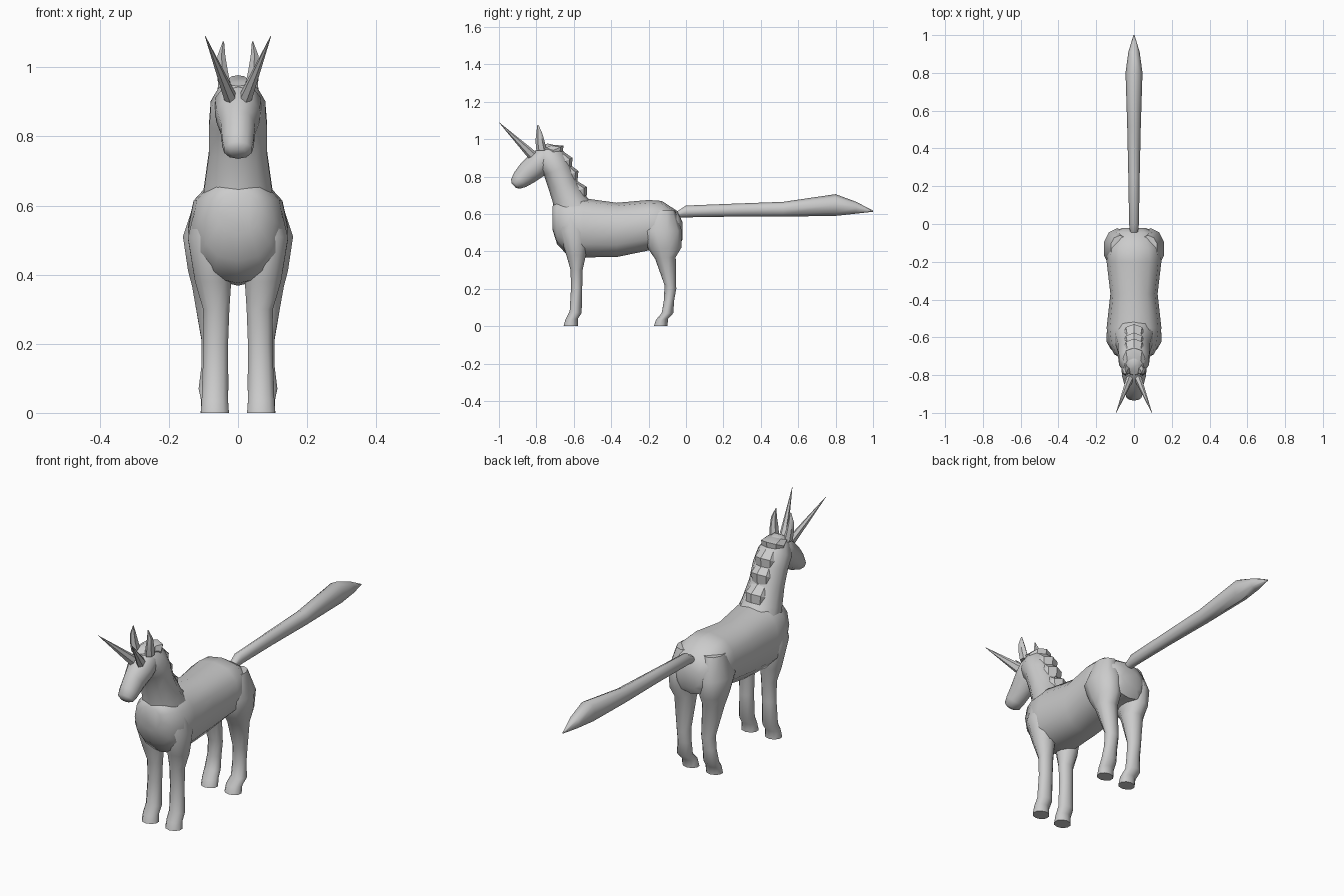
import bpy, bmesh, math
from mathutils import Vector


def loft(name, rings, n=10, power=1.0, angle=50):
    """Skin rings given as (x centre, half width, (y, z) one edge, (y, z) other edge)."""
    bm = bmesh.new()
    loops = []
    for xc, w, a, b in rings:
        a, b = Vector((xc, *a)), Vector((xc, *b))
        mid, half = (a + b) / 2, (a - b) / 2
        loop = []
        for i in range(n):
            t = 2 * math.pi * i / n + math.pi / 2
            c, s = math.cos(t), math.sin(t)
            c = math.copysign(abs(c) ** power, c) if abs(c) > 1e-6 else 0
            s = math.copysign(abs(s) ** power, s) if abs(s) > 1e-6 else 0
            loop.append(bm.verts.new(mid + half * s + Vector((w * c, 0, 0))))
        loops.append(loop)
    for p, q in zip(loops, loops[1:]):
        for i in range(n):
            j = (i + 1) % n
            bm.faces.new((p[i], p[j], q[j], q[i]))
    bm.faces.new(loops[0])
    bm.faces.new(loops[-1])
    bmesh.ops.recalc_face_normals(bm, faces=bm.faces)
    me = bpy.data.meshes.new(name)
    bm.to_mesh(me)
    bm.free()
    ob = bpy.data.objects.new(name, me)
    bpy.context.collection.objects.link(ob)
    bpy.ops.object.select_all(action='DESELECT')
    ob.select_set(True)
    bpy.context.view_layer.objects.active = ob
    bpy.ops.object.shade_smooth_by_angle(angle=math.radians(angle))
    return ob


# Torso, chest to rump
loft("body", [
    (0, .06, (-.715, .64), (-.715, .52)),
    (0, .105, (-.69, .67), (-.69, .44)),
    (0, .135, (-.63, .685), (-.63, .375)),
    (0, .145, (-.55, .685), (-.55, .368)),
    (0, .125, (-.37, .66), (-.37, .37)),
    (0, .145, (-.20, .675), (-.20, .405)),
    (0, .14, (-.13, .67), (-.12, .42)),
    (0, .105, (-.045, .615), (-.04, .42)),
    (0, .06, (-.02, .56), (-.02, .46)),
], n=12, power=.85)

# Neck
loft("neck", [
    (0, .11, (-.46, .63), (-.71, .58)),
    (0, .10, (-.53, .69), (-.71, .655)),
    (0, .088, (-.58, .775), (-.735, .735)),
    (0, .088, (-.615, .86), (-.76, .81)),
    (0, .083, (-.65, .93), (-.80, .85)),
    (0, .058, (-.69, .965), (-.81, .90)),
    (0, .03, (-.74, .977), (-.80, .945)),
])

# Head, poll to muzzle
loft("head", [
    (0, .04, (-.74, .972), (-.69, .88)),
    (0, .07, (-.785, .955), (-.735, .83)),
    (0, .066, (-.83, .92), (-.765, .80)),
    (0, .052, (-.88, .875), (-.81, .77)),
    (0, .048, (-.92, .82), (-.855, .745)),
    (0, .042, (-.935, .785), (-.89, .735)),
    (0, .022, (-.933, .765), (-.91, .74)),
])

# Stepped mane: each lock flares out towards its lower end
locks = [((-.71, .97), (-.655, .965), (-.66, .915)),
         ((-.65, .93), (-.607, .90), (-.61, .85)),
         ((-.615, .86), (-.575, .83), (-.58, .78)),
         ((-.58, .775), (-.53, .745), (-.53, .70))]
for k, (top, out, low) in enumerate(locks):
    loft(f"mane_lock_{k + 1}", [
        (0, .05, top, (top[0] - .08, top[1] - .03)),
        (0, .06, out, (out[0] - .11, out[1] - .05)),
        (0, .055, low, (low[0] - .10, low[1] - .04)),
    ], n=8, angle=30)

# Tail
loft("tail", [
    (0, .02, (-.05, .612), (-.05, .58)),
    (0, .026, (.0, .645), (.0, .582)),
    (0, .03, (.25, .655), (.25, .586)),
    (0, .036, (.52, .665), (.52, .586)),
    (0, .045, (.80, .706), (.80, .59)),
    (0, .03, (.91, .665), (.91, .602)),
    (0, .003, (1.0, .618), (1.0, .612)),
], n=8)

for side, s in (("left", 1), ("right", -1)):
    # Front leg with shoulder and hoof
    loft(f"front_leg_{side}", [
        (s * .08, .045, (-.66, .60), (-.54, .60)),
        (s * .085, .063, (-.68, .51), (-.52, .50)),
        (s * .072, .055, (-.64, .38), (-.535, .38)),
        (s * .063, .040, (-.617, .30), (-.553, .30)),
        (s * .064, .037, (-.615, .20), (-.555, .20)),
        (s * .066, .040, (-.622, .08), (-.558, .07)),
        (s * .067, .040, (-.645, .035), (-.578, .04)),
        (s * .067, .043, (-.655, 0), (-.578, 0)),
    ])
    # Hind leg with thigh and hoof
    loft(f"hind_leg_{side}", [
        (s * .075, .05, (-.19, .62), (-.06, .62)),
        (s * .088, .075, (-.24, .51), (-.022, .51)),
        (s * .085, .063, (-.20, .41), (-.025, .42)),
        (s * .08, .055, (-.165, .36), (-.055, .37)),
        (s * .070, .037, (-.115, .22), (-.052, .20)),
        (s * .071, .036, (-.118, .14), (-.063, .14)),
        (s * .075, .041, (-.13, .07), (-.068, .07)),
        (s * .068, .041, (-.16, .035), (-.095, .04)),
        (s * .067, .043, (-.172, 0), (-.10, 0)),
    ])
    # Ear
    loft(f"ear_{side}", [
        (s * .038, .022, (-.80, .94), (-.745, .94)),
        (s * .045, .018, (-.805, .99), (-.755, .985)),
        (s * .048, .013, (-.80, 1.035), (-.768, 1.03)),
        (s * .042, .002, (-.795, 1.075), (-.788, 1.075)),
    ], n=6)
    # Horn
    loft(f"horn_{side}", [
        (s * .022, .02, (-.80, .93), (-.84, .895)),
        (s * .095, .001, (-1.0, 1.091), (-1.0, 1.089)),
    ], n=6, angle=30)
